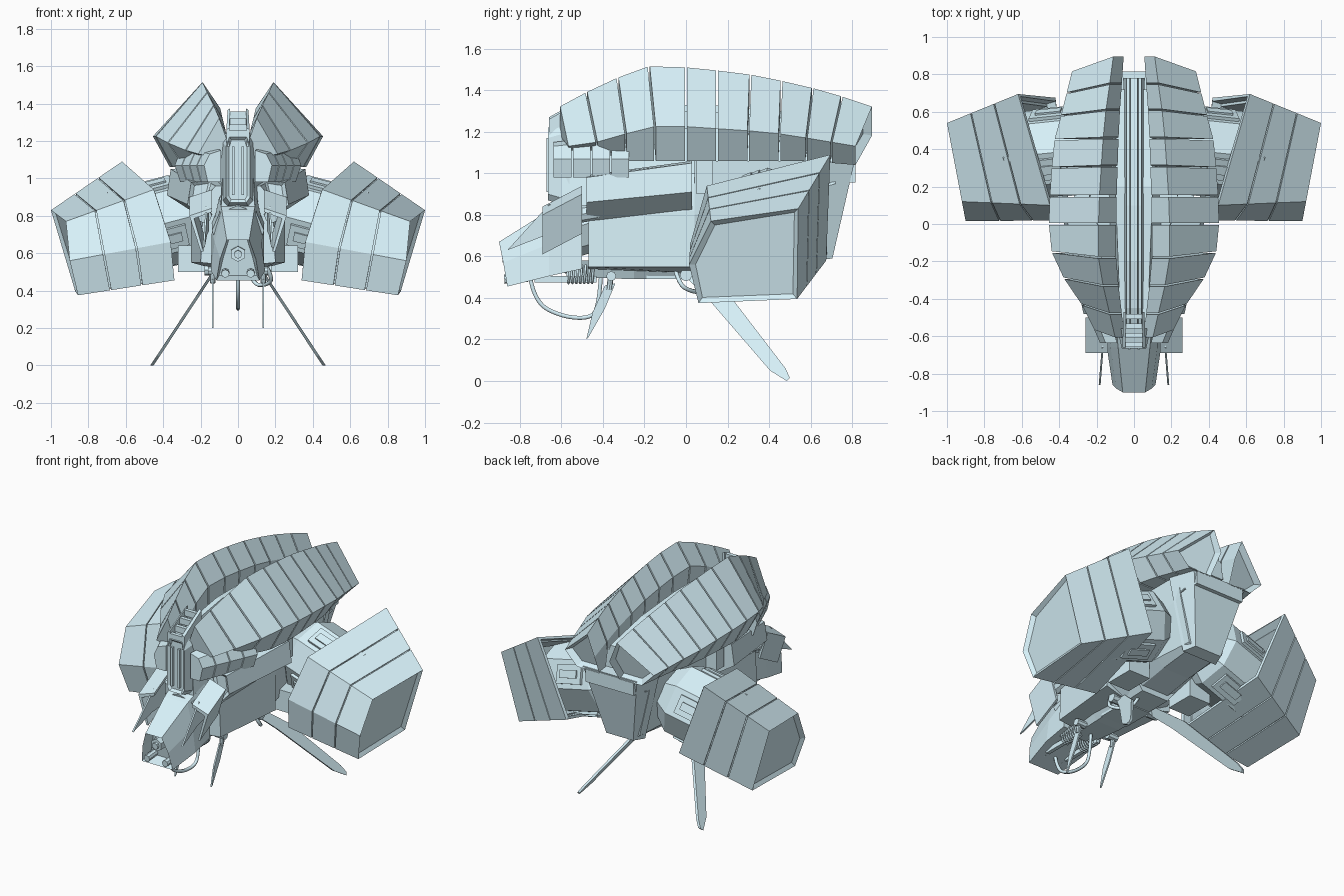
import bpy, bmesh, math
from mathutils import Vector as V, Matrix

if "Cube" in bpy.data.objects:
    bpy.data.objects.remove(bpy.data.objects["Cube"])

paint = bpy.data.materials.new("pale_blue")
paint.diffuse_color = (.68, .88, .95, 1)
paint.use_nodes = True
paint.node_tree.nodes["Principled BSDF"].inputs["Base Color"].default_value = paint.diffuse_color


def finish(name, bm, mirror):
    bmesh.ops.recalc_face_normals(bm, faces=bm.faces)
    me = bpy.data.meshes.new(name)
    bm.to_mesh(me)
    bm.free()
    return add(name, me, mirror)


def add(name, data, mirror):
    data.materials.append(paint)
    ob = bpy.data.objects.new(name, data)
    bpy.context.collection.objects.link(ob)
    if mirror:
        ob.modifiers.new("Mirror", 'MIRROR')
    return ob


def loft(name, secs, mirror=True, caps=True, inset=(), rim=.025, depth=-.02):
    """Skin equal-length 3D sections; inset holds the caps (0 first, 1 last) to recess."""
    bm = bmesh.new()
    rows = [[bm.verts.new(p) for p in s] for s in secs]
    n = len(rows[0])
    for a, b in zip(rows, rows[1:]):
        for i in range(n):
            bm.faces.new((a[i], a[(i + 1) % n], b[(i + 1) % n], b[i]))
    if caps:
        ends = [bm.faces.new(rows[0]), bm.faces.new(rows[-1])]
        bmesh.ops.recalc_face_normals(bm, faces=bm.faces)
        for k in inset:
            bmesh.ops.inset_individual(bm, faces=[ends[k]], thickness=rim, depth=depth)
    return finish(name, bm, mirror)


def mix(a, b, t):
    return [V(p).lerp(V(q), t) for p, q in zip(a, b)]


def xz(y, pts):
    return [(x, y, z) for x, z in pts]


def sym(y, pts):
    """Section mirrored about x = 0 from its right half."""
    return xz(y, pts + [(-x, z) for x, z in reversed(pts)])


def frame(p, q):
    d = V(q) - V(p)
    return Matrix.Translation((V(p) + V(q)) / 2) @ d.to_track_quat('Z', 'Y').to_matrix().to_4x4()


def rod(name, p, q, r, r2=None, n=8, mirror=True):
    bm = bmesh.new()
    bmesh.ops.create_cone(bm, cap_ends=True, segments=n, radius1=r, radius2=r if r2 is None else r2,
                          depth=(V(q) - V(p)).length, matrix=frame(p, q))
    return finish(name, bm, mirror)


def box(name, c, s, mirror=True, mat=Matrix.Identity(4)):
    bm = bmesh.new()
    bmesh.ops.create_cube(bm, size=1, matrix=mat @ Matrix.Translation(c) @ Matrix.Diagonal((*s, 1)))
    return finish(name, bm, mirror)


def tube(name, pts, r, mirror=True, kind='POLY'):
    cu = bpy.data.curves.new(name, 'CURVE')
    cu.dimensions = '3D'
    cu.bevel_depth, cu.bevel_resolution, cu.use_fill_caps = r, 1, True
    sp = cu.splines.new(kind)
    sp.points.add(len(pts) - 1)
    for p, c in zip(sp.points, pts):
        p.co = (*c, 1)
    if kind == 'NURBS':
        sp.order_u, sp.use_endpoint_u = 3, True
    add(name, cu, mirror)


# Segmented back shells: ridge y,x,z / outer y,x,z / bottom z
stations = [(-.61, .10, 1.32, -.57, .21, 1.13, 1.11), (-.48, .13, 1.39, -.43, .28, 1.15, 1.11),
            (-.33, .165, 1.46, -.29, .375, 1.19, 1.06), (-.18, .19, 1.515, -.15, .44, 1.225, 1.06),
            (0, .19, 1.51, 0, .455, 1.225, 1.06), (.15, .185, 1.495, .15, .45, 1.215, 1.06),
            (.31, .175, 1.475, .3, .44, 1.205, 1.06), (.46, .165, 1.445, .45, .425, 1.19, 1.06),
            (.61, .15, 1.41, .58, .39, 1.17, 1.06), (.75, .13, 1.37, .7, .36, 1.15, 1.05),
            (.9, .11, 1.32, .82, .33, 1.13, 1.04)]
rings = []
for ry, rx, rz, oy, ox, oz, bz in stations:
    ix = .05 + (rx - .1) * .5
    rings.append([(rx, ry, rz), (ox, oy, oz), (ox - .09, oy, bz), (ix + .02, oy, bz), (ix, ry, rz - .14)])
for i in range(10):
    loft(f"back_shell_segment_{i}", [mix(rings[i], rings[i + 1], .03), mix(rings[i], rings[i + 1], .97)],
         inset=(1,) if i == 9 else (), depth=-.04)

# Small shoulder plates under the front of the shells
sa = xz(-.64, [(.09, 1.15), (.15, 1.13), (.18, 1.07), (.16, .98), (.09, .98)])
sb = xz(-.27, [(.18, 1.19), (.30, 1.17), (.34, 1.07), (.31, .98), (.18, .98)])
for i in range(4):
    loft(f"shoulder_plate_{i}", [mix(sa, sb, i / 4 + .008), mix(sa, sb, i / 4 + .24)])

# Spine, following the shells
path = [(-.62, 1.22), (-.45, 1.29), (-.2, 1.33), (.1, 1.33), (.45, 1.3), (.78, 1.23)]
loft("spine_base", [sym(y, [(.04, z - .03), (.055, z - .15)]) for y, z in path], False)
loft("spine_ridge", [sym(y, [(.018, z), (.03, z - .05)]) for y, z in path], False)

# Core body and front face panel with ribs
loft("core", [sym(-.6, [(.07, 1.2), (.09, .85)]), sym(.2, [(.1, 1.22), (.2, .8)]),
              sym(.72, [(.09, 1.13), (.2, .95)])], False)
loft("front_panel", [sym(-.665, [(.045, 1.22), (.065, 1.17), (.065, .9), (.045, .87)]),
                     sym(-.56, [(.06, 1.25), (.09, 1.2), (.09, .87), (.06, .84)])], False,
     inset=(0,), rim=.018, depth=-.015)
box("front_panel_bar", (.026, -.662, 1.04), (.014, .02, .26))
for i in range(4):
    box(f"crown_rib_{i}", (0, -.645 + i * .05, 1.235 + i * .034), (.1 - i * .004, .026, .04), False)
loft("crown_side", [xz(-.66, [(.046, 1.27), (.062, 1.26), (.062, 1.17), (.046, 1.17)]),
                    xz(-.47, [(.042, 1.375), (.056, 1.365), (.056, 1.25), (.042, 1.25)])])

# Hull with overhanging side flange
loft("hull", [sym(-.47, [(.12, .96), (.17, .9), (.19, .77), (.2, .55), (.1, .54)]),
              sym(.04, [(.2, 1.0), (.24, .95), (.25, .82), (.25, .55), (.14, .52)])], False)
loft("hull_flange", [xz(-.48, [(.14, .99), (.25, .98), (.27, .86), (.19, .77)]),
                     xz(.03, [(.2, 1.06), (.36, 1.05), (.38, .91), (.24, .82)])], inset=(0,), depth=-.015)
box("hull_seam_block", (.17, .09, .98), (.3, .08, .16))
loft("rear_hull", [sym(.04, [(.24, 1.06), (.25, .8), (.23, .58), (.1, .51)]),
                   sym(.4, [(.22, 1.06), (.2, .85), (.15, .62), (.1, .57)]),
                   sym(.68, [(.22, 1.06), (.2, .92), (.13, .62), (.1, .6)])], False)
loft("tail_block", [[(-.24, .62, 1.06), (.24, .62, 1.06), (.13, .62, .58), (-.13, .62, .58)],
                    [(-.2, .81, 1.05), (.2, .81, 1.05), (.1, .705, .59), (-.1, .705, .59)]], False)
box("tail_ledge", (0, .74, 1.0), (.36, .15, .09), False)
loft("belly", [sym(-.5, [(.1, .58), (.07, .5)]), sym(-.25, [(.14, .58), (.09, .49)]),
               sym(.2, [(.16, .58), (.1, .5)])], False)
box("belly_block", (0, -.08, .52), (.2, .22, .06), False)

# Head hood with open snout, sensor and jaw
loft("head", [[(.06, -.9, .67), (.095, -.88, .57), (.115, -.86, .455),
               (-.115, -.86, .455), (-.095, -.88, .57), (-.06, -.9, .67)],
              sym(-.66, [(.085, .82), (.125, .66), (.145, .505)]),
              sym(-.5, [(.1, .9), (.14, .72), (.14, .54)])], False, inset=(0,), rim=.018, depth=-.08)
rod("sensor_ring", (0, -.87, .595), (0, -.76, .6), .042, n=6, mirror=False)
rod("sensor_lens", (0, -.885, .593), (0, -.8, .6), .022, n=8, mirror=False)
rod("jaw_lamp", (.068, -.875, .49), (.068, -.76, .5), .022)
rod("neck", (0, -.6, .72), (0, -.4, .78), .14, mirror=False)
box("jaw_bar", (.075, -.58, .49), (.025, .3, .03))

# Cheek fins: bent plate plus forward blade
loft("cheek_fin", [[(.14, y, .84 + d), (.26, y, .8 + d), (.2, y, .61 + d), (.185, y, .61 + d),
                    (.235, y, .785 + d), (.14, y, .82 + d)] for y, d in ((-.69, 0), (-.5, .1))])
prof = [(-.86, .63), (-.66, .85), (-.55, .86), (-.55, .72), (-.68, .7)]
loft("cheek_blade", [[(x - (y + .69) * .08, y, z) for y, z in prof] for x in (.165, .175)])
rod("cheek_strut", (.18, -.52, .8), (.18, -.4, .82), .04)

# Springs and feeding tube beneath the head
tube("neck_spring", [(.07 + .035 * math.cos(i * .7), -.58 + i * .0021, .52 + .05 * math.sin(i * .7))
                     for i in range(68)], .006)
tube("feeding_tube", [(0, -.75, .5), (0, -.73, .38), (0, -.6, .31), (0, -.46, .3), (0, -.42, .36), (0, -.41, .5)],
     .011, False, 'NURBS')
tube("belly_cable", [(.15, -.05, .53), (.19, -.03, .46), (.15, .03, .43), (.08, .08, .43), (.05, .12, .53)],
     .011, False, 'NURBS')


# Blade legs: pairs of edge points (y, z, y, z), leaning outwards with falling height
def blade(name, rows, x0, lean, t):
    loft(name, [[(x0 + (.5 - z) * lean + d, y, z) for y, z, d in ((y1, a, -t), (y1, a, t), (y2, b, t), (y2, b, -t))]
                for y1, a, y2, b in rows])


blade("rear_leg", [(.0, .5, .05, .53), (.12, .38, .235, .38), (.405, .05, .48, .06), (.485, .0, .5, .015)],
      .13, .66, .009)
blade("front_leg", [(-.39, .46, -.34, .47), (-.45, .33, -.39, .35), (-.48, .2, -.47, .21)], .135, 0, .005)
rod("front_leg_joint", (.09, -.36, .505), (.16, -.36, .505), .024)
rod("front_leg_rod", (.135, -.36, .52), (.135, -.37, .44), .014)
rod("rear_leg_joint", (.1, .0, .51), (.18, .0, .51), .03)

# Side pods: banded pentagonal housings, capped outside and open inside
cap = [(1.0, .54, .83), (.92, .12, .77), (.9, .015, .56), (.855, .06, .375), (.87, .535, .395)]
mouth = [(.62, .695, 1.09), (.45, .1, .94), (.36, .02, .66), (.34, .05, .455), (.42, .675, .58)]
loft("pod_cap_band", [cap, mix(cap, mouth, .33)], inset=(0,), rim=.03, depth=-.02)


def ring(name, t0, t1, scale=1.0):
    secs = []
    for t in (t0, t1):
        s = mix(cap, mouth, t)
        c = sum(s, V()) / 5
        secs.append([c + (p - c) * scale for p in s])
    m = loft(name, secs, caps=False).modifiers.new("Wall", 'SOLIDIFY')
    m.thickness, m.offset = .025, -1


ring("pod_middle_band", .345, .655)
ring("pod_inner_band", .67, 1.0)
ring("pod_liner", .31, .9, .96)

# Engine drums joining the hull to the pods, with surface plates
p, q = V((.26, .4, .8)), V((.64, .36, .7))
ax = (q - p).normalized()
rod("engine_drum", p, q, .235)
rod("engine_taper", q, q + ax * .08, .235, .17)
rod("engine_root", p - ax * .14, p, .13, .235)
fm = frame(p, q)
for i in range(0, 8, 2):
    m = fm @ Matrix.Rotation((i + .5) * math.pi / 4, 4, 'Z')
    box(f"engine_plate_{i}", (.22, 0, -.04), (.03, .12, .2), mat=m)
    box(f"engine_clip_{i}", (.235, 0, -.04), (.02, .05, .14), mat=m)
box("engine_bracket", (.24, .24, .57), (.16, .2, .14))
